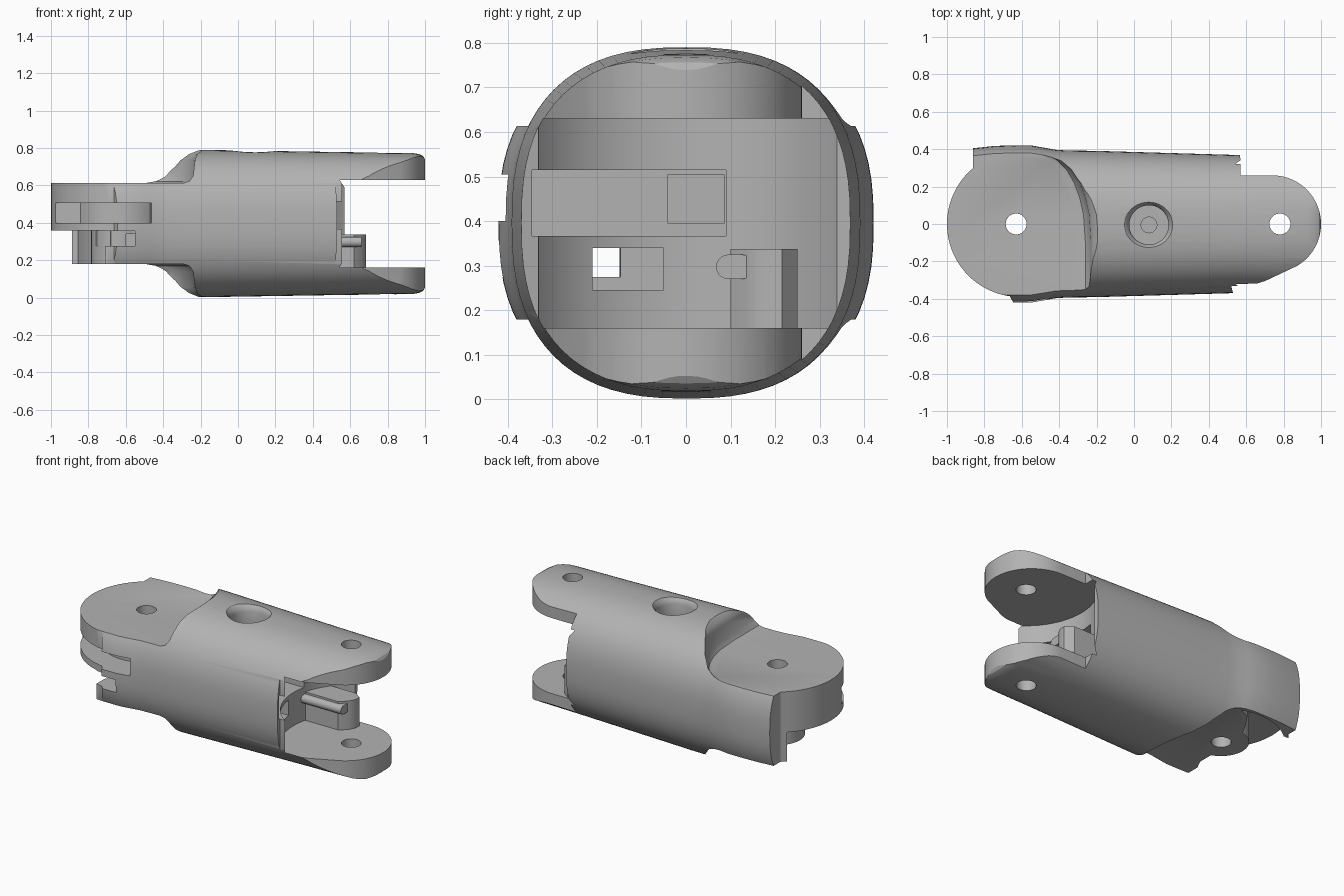
import bpy, bmesh
from math import cos, sin, pi, radians

if "Cube" in bpy.data.objects:
    bpy.data.objects.remove(bpy.data.objects["Cube"], do_unlink=True)

grey = bpy.data.materials.new("plain grey")
grey.use_nodes = True
grey.diffuse_color = (0.45, 0.45, 0.45, 1)
grey.node_tree.nodes["Principled BSDF"].inputs["Base Color"].default_value = (0.45, 0.45, 0.45, 1)

HINGE = (-0.63, 0)   # pivot of the tongue
FORK = (0.78, 0)     # pivot of the fork


def loft(name, rings):
    """Skin a list of equal-length point rings and cap both ends."""
    bm = bmesh.new()
    loops = [[bm.verts.new(p) for p in ring] for ring in rings]
    n = len(loops[0])
    for a, b in zip(loops, loops[1:]):
        for i in range(n):
            j = (i + 1) % n
            bm.faces.new((a[i], a[j], b[j], b[i]))
    bm.faces.new(loops[0])
    bm.faces.new(loops[-1])
    bmesh.ops.recalc_face_normals(bm, faces=bm.faces)
    me = bpy.data.meshes.new(name)
    bm.to_mesh(me)
    bm.free()
    me.materials.append(grey)
    ob = bpy.data.objects.new(name, me)
    bpy.context.collection.objects.link(ob)
    return ob


def prism(name, outline, z0, z1):
    return loft(name, [[(x, y, z) for x, y in outline] for z in (z0, z1)])


def arc(c, r, a0, a1, n=32):
    return [(c[0] + r * cos(radians(a0 + (a1 - a0) * i / n)),
             c[1] + r * sin(radians(a0 + (a1 - a0) * i / n))) for i in range(n + 1)]


def circle(c, r, n=40):
    return arc(c, r, 0, 360 - 360 / n, n - 1)


def box(x0, x1, y0, y1, z0, z1):
    return prism("cutter", [(x0, y0), (x1, y0), (x1, y1), (x0, y1)], z0, z1)


def select(ob):
    bpy.ops.object.select_all(action='DESELECT')
    ob.select_set(True)
    bpy.context.view_layer.objects.active = ob


def combine(target, tool, op='DIFFERENCE'):
    select(target)
    m = target.modifiers.new("cut", 'BOOLEAN')
    m.operation, m.object, m.solver = op, tool, 'EXACT'
    bpy.ops.object.modifier_apply(modifier=m.name)
    bpy.data.objects.remove(tool, do_unlink=True)


def section(x, hy, hz, n=72):
    """Rounded-square cross-section of the shell."""
    ring = []
    for i in range(n):
        c, s = cos(2 * pi * i / n), sin(2 * pi * i / n)
        ring.append((x, hy * abs(c) ** 0.8 * (1 if c > 0 else -1),
                     0.396 + hz * abs(s) ** 0.8 * (1 if s > 0 else -1)))
    return ring


# Shell: lofted along its length, slightly flared at the tongue
body = loft("finger_link_body", [section(*s) for s in [
    (-1.1, .39, .395), (-.86, .405, .395), (-.75, .417, .395), (-.65, .421, .395),
    (-.55, .42, .395), (-.48, .408, .395), (-.42, .397, .395), (-.36, .393, .395),
    (-.2, .391, .394), (.55, .369, .382), (.93, .362, .377), (.97, .361, .371),
    (.99, .36, .36), (1.0, .36, .343), (1.02, .36, .33)]])

# Plan silhouette: round tongue with side flap, round fork lugs
plan = (arc((-.61, 0), .39, 122, 270)[::-1] + [])[::-1]
plan = ([(-.86, .5), (-.86, .3)] + arc((-.61, 0), .39, 130, 262)
        + [(-.6, -.5), (.5, -.5), (.53, -.37), (.52, -.332), (.62, -.33), (.7, -.305)]
        + arc((.74, 0), .26, -60, 90) + [(.57, .26), (.565, .5)])
combine(body, prism("cutter", plan, -.2, 1), 'INTERSECT')

# Shoulders: clearance for the neighbouring fork above and below the tongue
edge = [(-.24, -.6), (-.24, -.1), (-.25, .05), (-.27, .14), (-.3, .22),
        (-.34, .29), (-.39, .34), (-.45, .375), (-.56, .5), (-.56, .6)]


def shoulder(levels):
    rings = []
    for z, grow in levels:
        rings.append([(x + grow, y, z) for x, y in edge] + [(-1.3, .6, z), (-1.3, -.6, z)])
    return loft("cutter", rings)


combine(body, shoulder([(.613, -.05), (.622, -.02), (.65, 0), (.735, .01), (.765, .022), (.79, .05), (.9, .06)]))
combine(body, shoulder([(-.1, .06), (.0, .05), (.025, .022), (.055, .01), (.14, 0), (.17, -.02), (.179, -.05)]))

# Fork opening: round pocket and squared mouth between the lugs
combine(body, prism("cutter", circle(FORK, .4, 64), .16, .63))

# Under the disc: clear everything but the hub, front ledge and side flap
under = ([(-1.2, -.6), (-.71, -.6), (-.71, -.3), (-.68, -.24), (-.68, -.14)]
         + arc(HINGE, .155, 250, 100, 20)
         + [(-.62, .22), (-.56, .31)] + arc((-.61, 0), .365, 70, 132, 14) + [(-1.2, .3)])
combine(body, prism("cutter", under, .05, .36))
gap = [(-1.2, -.6), (-.55, -.6), (-.55, -.13)] + arc(HINGE, .15, 300, 215, 10) + [(-1.2, -.11)]
combine(body, prism("cutter", gap, .275, .357))

# Cable groove around the front of the disc
groove = ([(-1.2, -.13)] + arc(HINGE, .25, 212, 310, 16) + [(-.455, -.6), (-1.2, -.6)])
combine(body, prism("cutter", groove, .4, .505))

# Cable tunnels opening into the fork pocket
combine(body, box(-.25, .6, -.345, .09, .367, .515))
combine(body, box(-.45, -.2, -.04, .085, .395, .505))
combine(body, box(-.6, .6, -.21, -.05, .245, .34))

# Pivot holes through tongue and fork, and the countersunk top socket
for c in (HINGE, FORK):
    combine(body, prism("cutter", circle(c, .056), -.2, 1))
SOCKET = (.08, -.005)
combine(body, loft("cutter", [[(x, y, z) for x, y in circle(SOCKET, r)] for r, z in
                              [(.105, .67), (.105, .745), (.112, .765), (.128, .785), (.15, .8)]]))
combine(body, prism("cutter", circle(SOCKET, .042), .62, .7))

# Stop block standing in the fork
stop = prism("stop_block", [(.36, .1), (.62, .1), (.665, .14), (.685, .18),
                            (.685, .215), (.64, .25), (.36, .25)], .14, .337)

# Rounded bar along the side of the stop block
bar_outline = arc((.09 + .005, .2975), .0275, 90, 270, 10) + arc((.125, .2975), .0275, -90, 90, 10)
bar = loft("stop_bar", [[(x, y, z) for y, z in bar_outline] for x in (.36, .66)])

for ob in (body, stop, bar):
    select(ob)
    bpy.ops.object.shade_smooth_by_angle(angle=radians(30))
